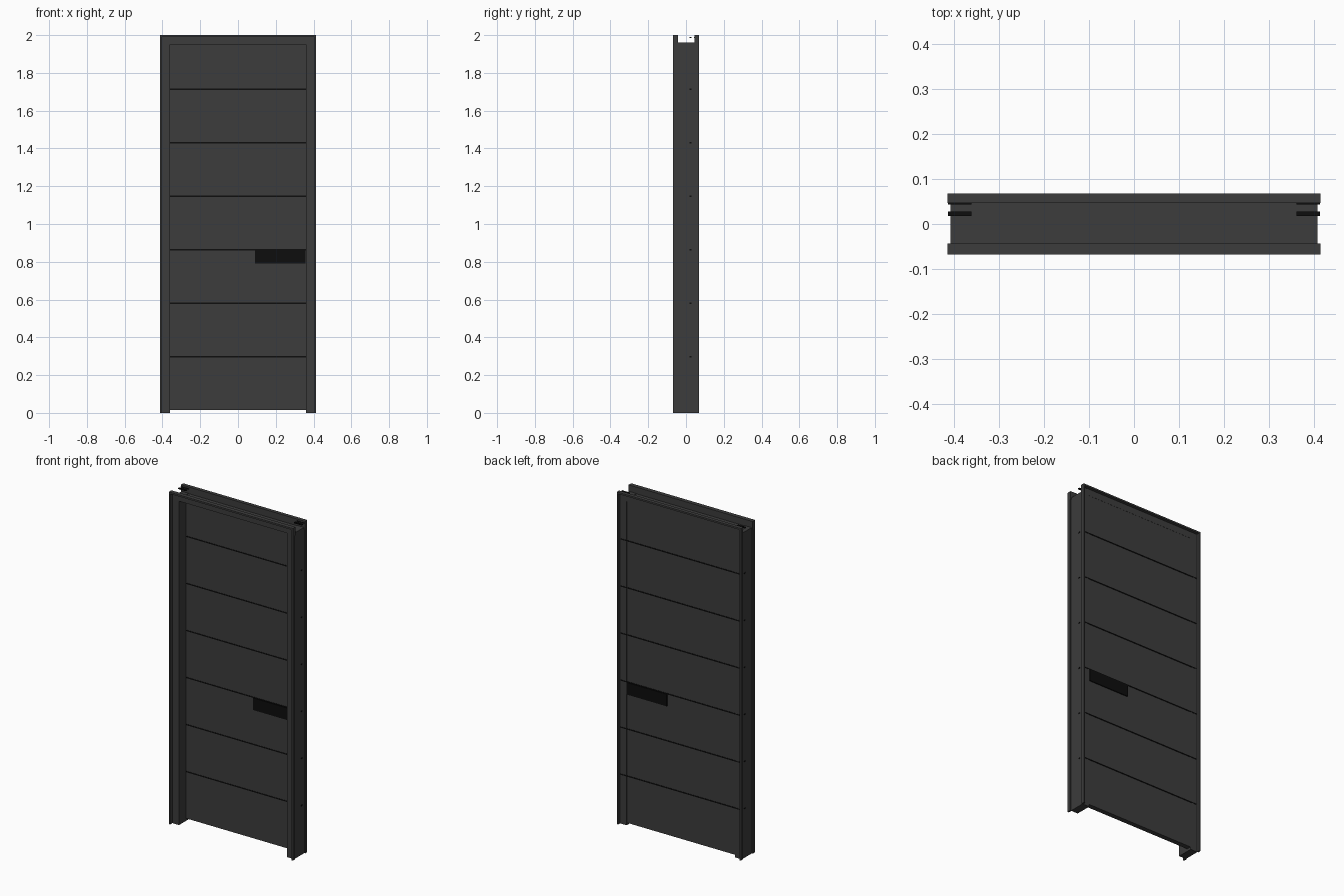
import bpy

if "Cube" in bpy.data.objects:
    bpy.data.objects.remove(bpy.data.objects["Cube"])


def material(name, v):
    m = bpy.data.materials.new(name)
    m.diffuse_color = (v, v, v, 1)
    m.use_nodes = True
    m.node_tree.nodes["Principled BSDF"].inputs["Base Color"].default_value = m.diffuse_color
    return m


GREY = material("dark_grey", 0.045)
BLACK = material("black", 0.004)


def box(name, x, y, z, mat=GREY, mirror=False):
    bpy.ops.mesh.primitive_cube_add(size=1)
    o = bpy.context.object
    o.name = name
    for v in o.data.vertices:
        v.co = [r[0] if c < 0 else r[1] for c, r in zip(v.co, (x, y, z))]
    o.data.materials.append(mat)
    if mirror:
        o.modifiers.new("mirror", 'MIRROR')
    return o


W, H = 0.413, 2.0          # outer half width and height
IN, TOP = 0.36, 1.95       # door opening
FRONT, BACK = -0.047, 0.05  # frame faces
L0, L1 = 0.02, 0.049       # leaf faces

# frame posts and channel-shaped head
box("side_post", (IN, 0.407), (FRONT, BACK), (0, 1.962), mirror=True)
box("head_web", (-IN, IN), (FRONT, BACK), (TOP, 1.96))
for name, y in (("front", (FRONT, FRONT + 0.004)), ("back", (BACK - 0.004, BACK))):
    box(name + "_head_face", (-W, W), y, (TOP, H))

# thin lips around the outer edge of both faces
for name, y in (("front", (-0.068, FRONT)), ("back", (BACK, 0.068))):
    box(name + "_side_lip", (0.404, W), y, (0, H), mirror=True)
    box(name + "_top_lip", (-W, W), y, (1.99, H))

# door leaf
box("door_leaf", (-IN, IN), (L0, L1), (0.015, TOP))

# dark seams across the leaf, running through the posts
for i in range(6):
    z = 0.297 + i * 0.2833
    box("front_seam", (-0.41, 0.41), (0.018, 0.028), (z - 0.003, z + 0.003), BLACK)
    box("back_seam", (-0.40, 0.40), (0.043, 0.0515), (z - 0.003, z + 0.003), BLACK)

# dark seam ends at the head corners
for y in ((0.018, 0.028), (0.043, 0.05)):
    box("corner_seam", (IN, 0.412), y, (1.985, 1.991), BLACK, mirror=True)

# handle plates on both faces
box("front_handle_plate", (0.09, 0.357), (0.014, L0), (0.79, 0.862), BLACK)
box("back_handle_plate", (0.09, 0.357), (L1, 0.055), (0.79, 0.862), BLACK)
